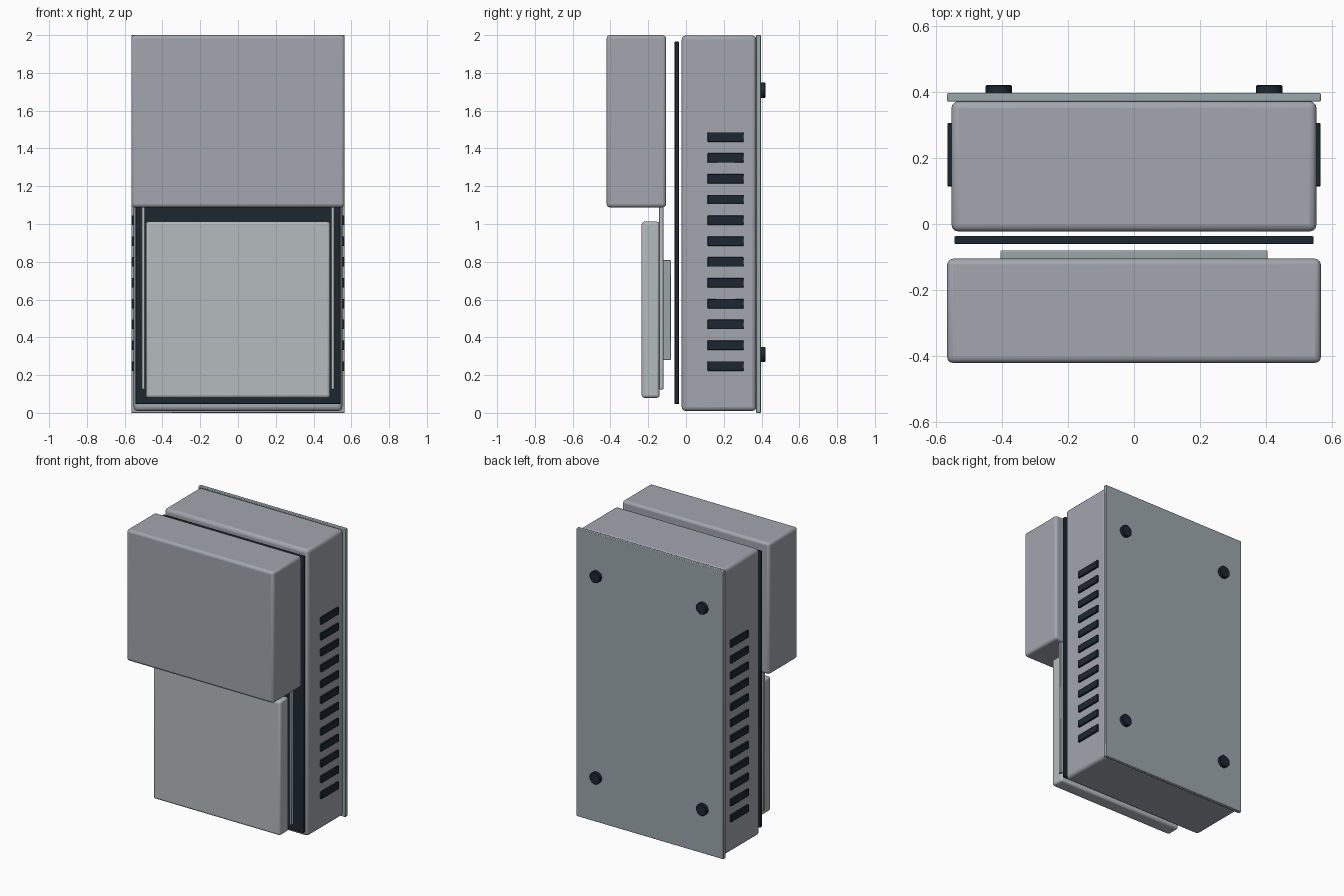
import bpy
import math

if "Cube" in bpy.data.objects:
    bpy.data.objects.remove(bpy.data.objects["Cube"])


def material(name, rgb):
    m = bpy.data.materials.new(name)
    m.diffuse_color = (*rgb, 1)
    m.use_nodes = True
    m.node_tree.nodes["Principled BSDF"].inputs["Base Color"].default_value = m.diffuse_color
    return m


BODY = material("body_grey", (0.36, 0.38, 0.42))
PLATE = material("plate_grey", (0.33, 0.39, 0.41))
DOOR = material("door_grey", (0.46, 0.50, 0.51))
DARK = material("dark_rubber", (0.012, 0.02, 0.03))


def finish(o, name, mat, bevel, segments):
    o.name = name
    o.data.materials.append(mat)
    if bevel:
        b = o.modifiers.new("Bevel", 'BEVEL')
        b.width, b.segments = bevel, segments
        b.limit_method = 'ANGLE'
    bpy.ops.object.shade_smooth_by_angle(angle=math.radians(35))
    return o


def box(name, x, y, z, mat, bevel=0.0, segments=3):
    """Box from (min, max) ranges on each axis."""
    bpy.ops.mesh.primitive_cube_add(size=1, location=[(a + b) / 2 for a, b in (x, y, z)])
    o = bpy.context.object
    o.scale = [b - a for a, b in (x, y, z)]
    bpy.ops.object.transform_apply(location=False, rotation=False, scale=True)
    return finish(o, name, mat, bevel, segments)


# Main housing, back plate and seal
box("housing", (-0.552, 0.552), (-0.023, 0.372), (0.01, 1.998), BODY, 0.022)
box("back_plate", (-0.565, 0.565), (0.37, 0.396), (0.0, 2.0), PLATE, 0.004, 2)
box("seal_panel", (-0.543, 0.543), (-0.061, -0.037), (0.047, 1.965), DARK, 0.004, 2)

# Front cover, sliding door and its backing plate
box("upper_cover", (-0.565, 0.565), (-0.42, -0.105), (1.088, 2.0), BODY, 0.018)
box("lower_door", (-0.488, 0.488), (-0.235, -0.14), (0.08, 1.012), DOOR, 0.014)
box("door_backing", (-0.404, 0.404), (-0.122, -0.08), (0.28, 0.81), PLATE, 0.004, 2)

for side, s in (("left", -1), ("right", 1)):
    # Door guide rails
    box(f"rail_{side}", sorted((s * 0.492, s * 0.51)), (-0.142, -0.12), (0.125, 1.15), DOOR, 0.002, 1)
    # Vent slats
    for i in range(12):
        z = 0.248 + i * 0.1102
        box(f"vent_{side}_{i + 1}", sorted((s * 0.54, s * 0.564)), (0.114, 0.305),
            (z - 0.025, z + 0.025), DARK, 0.002, 1)
    # Rear feet
    for level, z in (("lower", 0.31), ("upper", 1.708)):
        bpy.ops.mesh.primitive_cylinder_add(vertices=32, radius=0.04, depth=0.03,
                                            location=(s * 0.409, 0.405, z),
                                            rotation=(math.pi / 2, 0, 0))
        finish(bpy.context.object, f"foot_{side}_{level}", DARK, 0.003, 1)
